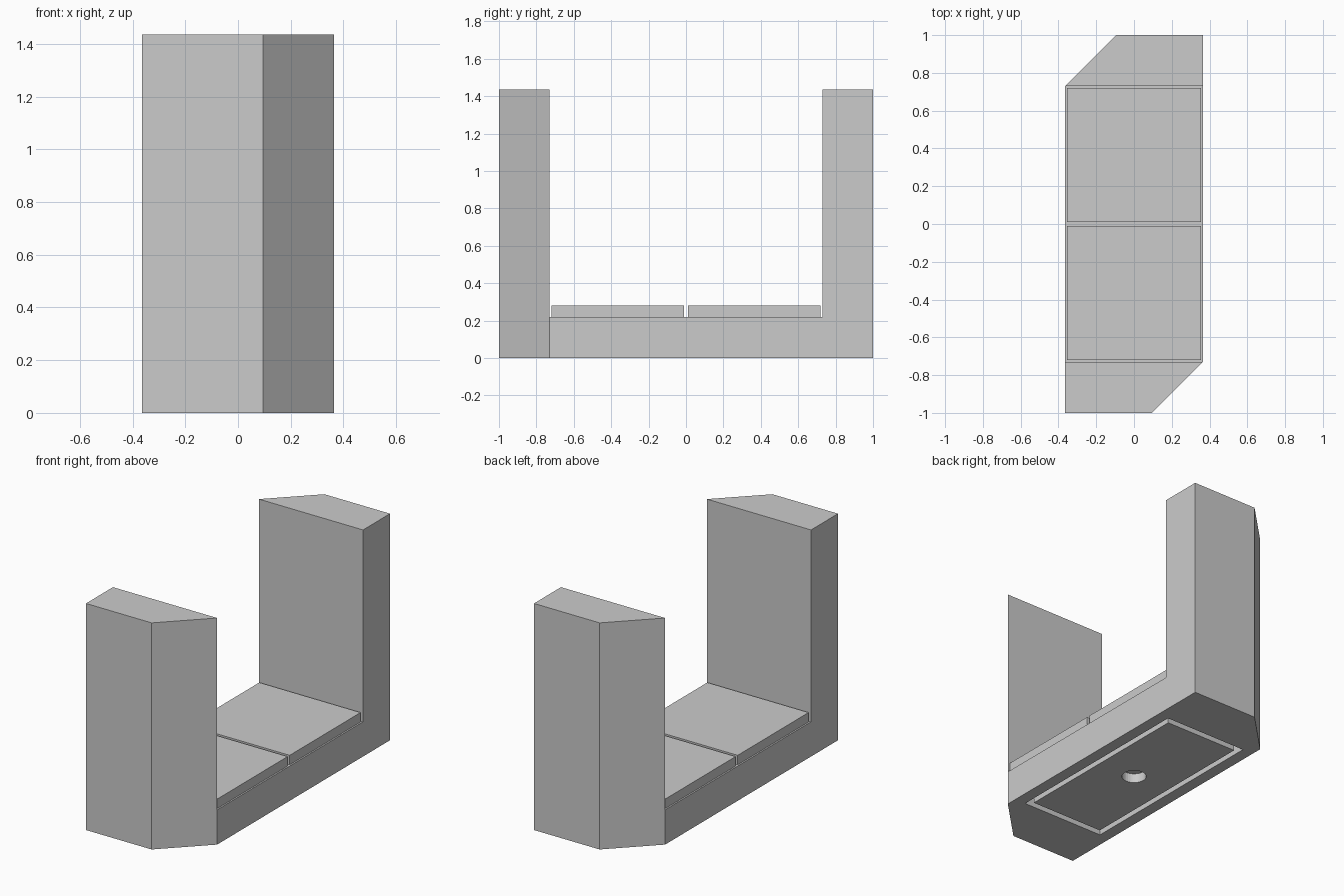
import bpy
import bmesh

default = bpy.data.objects.get("Cube")
if default:
    bpy.data.objects.remove(default, do_unlink=True)

HALF_W, HALF_L, INNER = 0.365, 1.0, 0.73
CHAMFER = HALF_L - INNER
BASE_H, TOWER_H, TILE_H = 0.22, 1.435, 0.06
RECESS = 0.06

grey = bpy.data.materials.new("plain grey")
grey.use_nodes = True
colour = (0.6, 0.6, 0.6, 1)
grey.diffuse_color = colour
grey.node_tree.nodes["Principled BSDF"].inputs["Base Color"].default_value = colour


def new_object(name, bm):
    bmesh.ops.recalc_face_normals(bm, faces=bm.faces)
    mesh = bpy.data.meshes.new(name)
    bm.to_mesh(mesh)
    bm.free()
    mesh.materials.append(grey)
    obj = bpy.data.objects.new(name, mesh)
    bpy.context.collection.objects.link(obj)
    return obj


def box(name, x, y0, y1, z0, z1):
    bm = bmesh.new()
    bmesh.ops.create_cube(bm, size=1)
    bmesh.ops.scale(bm, vec=(2 * x, y1 - y0, z1 - z0), verts=bm.verts)
    bmesh.ops.translate(bm, vec=(0, (y0 + y1) / 2, (z0 + z1) / 2), verts=bm.verts)
    return new_object(name, bm)


def cut(target, cutter):
    mod = target.modifiers.new("cut", "BOOLEAN")
    mod.operation = "DIFFERENCE"
    mod.solver = "EXACT"
    mod.object = cutter
    bpy.context.view_layer.objects.active = target
    bpy.ops.object.modifier_apply(modifier=mod.name)
    bpy.data.objects.remove(cutter, do_unlink=True)


# Body: U-shaped side profile extruded across the width
profile = [(-HALF_L, 0), (HALF_L, 0), (HALF_L, TOWER_H), (INNER, TOWER_H),
           (INNER, BASE_H), (-INNER, BASE_H), (-INNER, TOWER_H), (-HALF_L, TOWER_H)]
bm = bmesh.new()
face = bm.faces.new([bm.verts.new((-HALF_W, y, z)) for y, z in profile])
side = bmesh.ops.extrude_face_region(bm, geom=[face])["geom"]
bmesh.ops.translate(bm, vec=(2 * HALF_W, 0, 0),
                    verts=[v for v in side if isinstance(v, bmesh.types.BMVert)])

# Chamfer one outer corner of each tower, diagonally opposite
for s in (1, -1):
    cut_plane = bmesh.ops.bisect_plane(
        bm, geom=bm.verts[:] + bm.edges[:] + bm.faces[:],
        plane_co=(s * HALF_W, -s * INNER, 0), plane_no=(s, -s, 0), clear_outer=True)
    rim = [e for e in cut_plane["geom_cut"] if isinstance(e, bmesh.types.BMEdge)]
    bmesh.ops.contextual_create(bm, geom=rim)
body = new_object("body", bm)

# Underside recess holding a flush plate with a round hole
cut(body, box("recess_cutter", 0.29, -0.66, 0.66, -RECESS, RECESS))
plate = box("bottom_plate", 0.255, -0.62, 0.62, 0, RECESS)
bm = bmesh.new()
bmesh.ops.create_cone(bm, cap_ends=True, segments=32, radius1=0.072, radius2=0.072, depth=0.3)
cut(plate, new_object("hole_cutter", bm))

# Two seat tiles with narrow gaps
for name, y0 in (("front_tile", -0.72), ("back_tile", 0.01)):
    box(name, HALF_W - 0.01, y0, y0 + 0.71, BASE_H, BASE_H + TILE_H)
